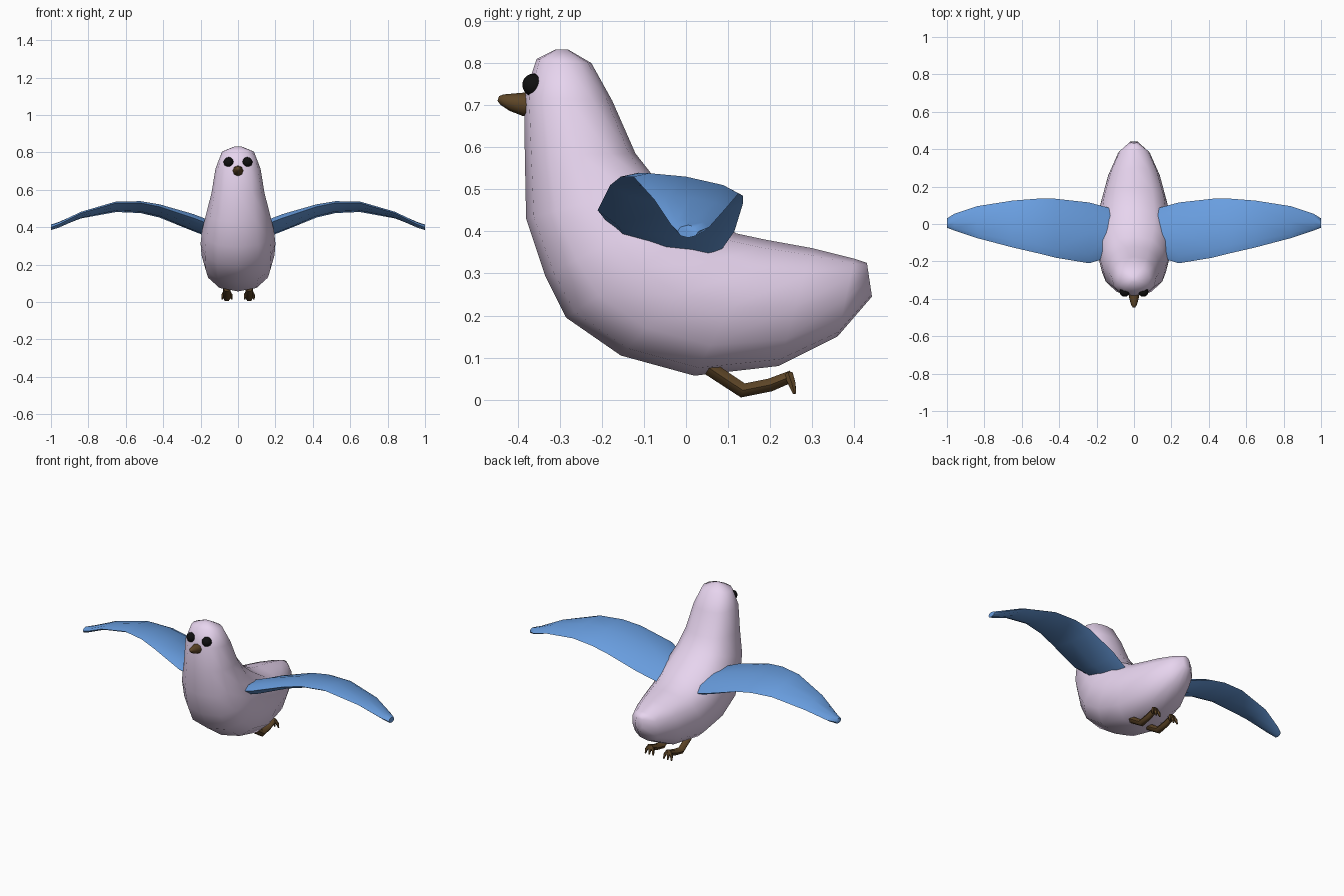
import bpy, bmesh, math
from mathutils import Vector

if "Cube" in bpy.data.objects:
    bpy.data.objects.remove(bpy.data.objects["Cube"])


def material(name, rgb):
    m = bpy.data.materials.new(name)
    m.diffuse_color = (*rgb, 1)
    m.use_nodes = True
    m.node_tree.nodes["Principled BSDF"].inputs["Base Color"].default_value = m.diffuse_color
    return m


PINK = material("pale_pink", (0.80, 0.66, 0.86))
BLUE = material("blue", (0.14, 0.34, 0.74))
BROWN = material("brown", (0.11, 0.06, 0.02))
BLACK = material("black", (0.005, 0.005, 0.005))


def loft(name, rings, mat, angle=60):
    """Skin a list of equal-length point rings and cap both ends."""
    bm = bmesh.new()
    vs = [[bm.verts.new(p) for p in r] for r in rings]
    n = len(vs[0])
    for a, b in zip(vs, vs[1:]):
        for i in range(n):
            j = (i + 1) % n
            bm.faces.new((a[i], a[j], b[j], b[i]))
    bm.faces.new(vs[0])
    bm.faces.new(vs[-1])
    bmesh.ops.recalc_face_normals(bm, faces=bm.faces)
    me = bpy.data.meshes.new(name)
    bm.to_mesh(me)
    bm.free()
    ob = bpy.data.objects.new(name, me)
    bpy.context.collection.objects.link(ob)
    me.materials.append(mat)
    smooth(ob, angle)
    return ob


def smooth(ob, angle):
    bpy.ops.object.select_all(action='DESELECT')
    ob.select_set(True)
    bpy.context.view_layer.objects.active = ob
    bpy.ops.object.shade_smooth_by_angle(angle=math.radians(angle))


def oval(c, u, v, n, power=1.0):
    """Closed ring around c with half axes u and v."""
    pts = []
    for i in range(n):
        t = 2 * math.pi * i / n
        cs, sn = math.cos(t), math.sin(t)
        pts.append(c + u * math.copysign(abs(cs) ** power, cs)
                   + v * math.copysign(abs(sn) ** power, sn))
    return pts


def tube(name, path, radii, mat, n=6):
    pts = [Vector(p) for p in path]
    rings = []
    for i, p in enumerate(pts):
        d = (pts[min(i + 1, len(pts) - 1)] - pts[max(i - 1, 0)]).normalized()
        u = Vector((1, 0, 0))
        u = (u - d * u.dot(d)).normalized()
        rings.append(oval(p, u * radii[i], d.cross(u) * radii[i], n))
    return loft(name, rings, mat)


# Body: front/belly point (y, z), back point (y, z), half width
BODY = [
    (-0.31, 0.832, -0.28, 0.832, 0.018),
    (-0.355, 0.81, -0.225, 0.80, 0.085),
    (-0.385, 0.72, -0.175, 0.71, 0.12),
    (-0.383, 0.58, -0.12, 0.585, 0.142),
    (-0.38, 0.43, -0.065, 0.515, 0.17),
    (-0.335, 0.295, 0.0, 0.465, 0.193),
    (-0.285, 0.195, 0.06, 0.43, 0.20),
    (-0.155, 0.105, 0.12, 0.395, 0.195),
    (0.02, 0.057, 0.19, 0.38, 0.18),
    (0.22, 0.08, 0.30, 0.36, 0.138),
    (0.36, 0.15, 0.40, 0.335, 0.085),
    (0.442, 0.245, 0.43, 0.325, 0.025),
]
rings = []
for fy, fz, by, bz, w in BODY:
    f, b = Vector((0, fy, fz)), Vector((0, by, bz))
    rings.append(oval((f + b) / 2, Vector((w, 0, 0)), (b - f) / 2, 12, 0.86))
loft("body", rings, PINK, 80)

# Wing sections: x, leading y, trailing y, leading z, trailing z, thickness
WING = [
    (0.11, -0.17, 0.08, 0.40, 0.35, 0.08),
    (0.24, -0.21, 0.115, 0.45, 0.40, 0.08),
    (0.42, -0.18, 0.135, 0.51, 0.465, 0.055),
    (0.52, -0.155, 0.135, 0.53, 0.485, 0.045),
    (0.65, -0.125, 0.125, 0.53, 0.49, 0.04),
    (0.84, -0.075, 0.095, 0.475, 0.455, 0.03),
    (0.96, -0.035, 0.055, 0.415, 0.41, 0.03),
    (1.00, -0.02, 0.03, 0.40, 0.40, 0.03),
]

for side, s in (("right", 1), ("left", -1)):
    rings = []
    for x, ly, ty, lz, tz, t in WING:
        a, b = Vector((s * x, ly, lz)), Vector((s * x, ty, tz))
        rings.append(oval((a + b) / 2, (b - a) / 2, Vector((0, 0, t / 2)), 8))
    loft(side + "_wing", rings, BLUE)

    # Eye
    bpy.ops.mesh.primitive_uv_sphere_add(segments=16, ring_count=10, radius=0.027,
                                         location=(s * 0.05, -0.362, 0.748))
    eye = bpy.context.object
    eye.name = side + "_eye"
    eye.data.materials.append(BLACK)
    smooth(eye, 60)

    # Leg tucked backwards, with three toes hanging from its end
    x = s * 0.06
    tube(side + "_leg", [(x, 0.055, 0.075), (x, 0.135, 0.022), (x, 0.20, 0.035), (x, 0.252, 0.056)],
         [0.02, 0.02, 0.018, 0.016], BROWN)
    for k, dx in enumerate((-0.022, 0, 0.022)):
        tube(f"{side}_toe_{k + 1}", [(x + dx * 0.3, 0.244, 0.06), (x + dx, 0.252, 0.037),
                                     (x + dx * 1.15, 0.258, 0.014)],
             [0.011, 0.009, 0.004], BROWN, 5)

# Beak
tube("beak", [(0, -0.36, 0.702), (0, -0.385, 0.702), (0, -0.415, 0.707), (0, -0.437, 0.713), (0, -0.446, 0.716)],
     [0.029, 0.028, 0.021, 0.013, 0.006], BROWN, 8)
